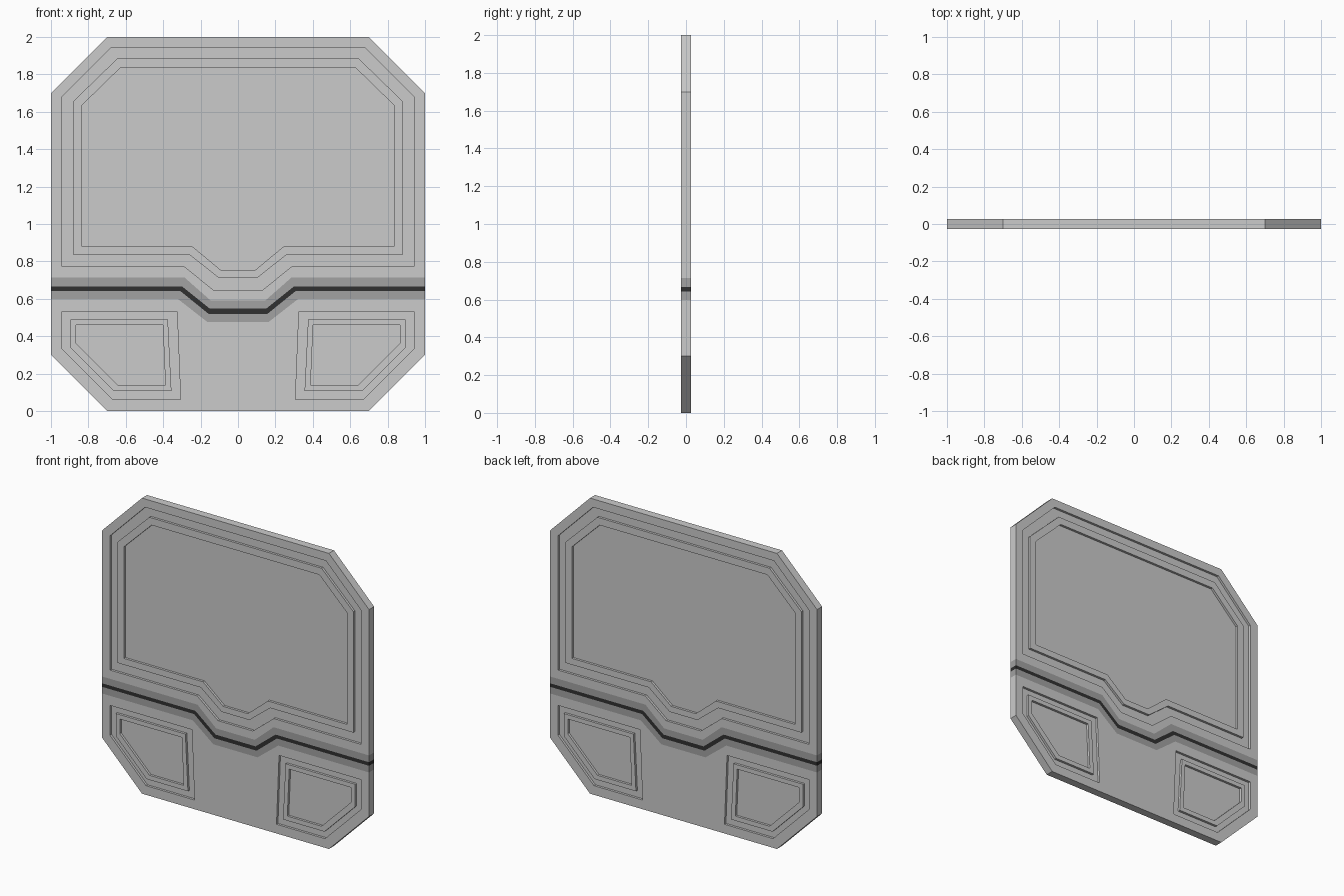
import bpy, bmesh
from math import radians
from mathutils import Matrix

if "Cube" in bpy.data.objects:
    bpy.data.objects.remove(bpy.data.objects["Cube"])

H = 0.027   # half thickness of the raised parts
D = 0.011   # half thickness of the recessed panels


def material(name, v):
    m = bpy.data.materials.new(name)
    m.diffuse_color = (v, v, v, 1)
    m.use_nodes = True
    m.node_tree.nodes["Principled BSDF"].inputs["Base Color"].default_value = m.diffuse_color
    return m


FRAME = material("frame_grey", 0.60)
BAND = material("band_grey", 0.36)
SEAM = material("seam_black", 0.03)


def mirror(points):
    return [(-x, z) for x, z in reversed(points)]


def sym(half):
    """Close a left-half profile with its mirror image."""
    return half + mirror(half)


def plate(name, loops, half, mat=None):
    """Fill an outline (first loop) with holes (other loops) and extrude it along y."""
    cu = bpy.data.curves.new(name, 'CURVE')
    cu.dimensions = '2D'
    cu.fill_mode = 'BOTH'
    cu.extrude = half
    for loop in loops:
        sp = cu.splines.new('POLY')
        sp.points.add(len(loop) - 1)
        for p, (x, z) in zip(sp.points, loop):
            p.co = (x, z, 0, 1)
        sp.use_cyclic_u = True
    tmp = bpy.data.objects.new(name + "_curve", cu)
    bpy.context.collection.objects.link(tmp)
    deps = bpy.context.evaluated_depsgraph_get()
    me = bpy.data.meshes.new_from_object(tmp.evaluated_get(deps))
    bpy.data.objects.remove(tmp)
    bm = bmesh.new()
    bm.from_mesh(me)
    bmesh.ops.remove_doubles(bm, verts=bm.verts, dist=1e-5)
    bm.transform(Matrix.Rotation(radians(90), 4, 'X'))
    bmesh.ops.recalc_face_normals(bm, faces=bm.faces)
    for f in bm.faces:
        f.smooth = False
    bm.to_mesh(me)
    bm.free()
    me.materials.clear()
    if mat:
        me.materials.append(mat)
    ob = bpy.data.objects.new(name, me)
    bpy.context.collection.objects.link(ob)


def inset_panel(name, a, b, c):
    """Groove, raised ring and recessed centre inside a frame opening."""
    plate(name + "_groove", [a, b], D)
    plate(name + "_ring", [b, c], H, FRAME)
    plate(name + "_centre", [c], D)


# Seam lines across the door, top to bottom (left half)
lines = [[(-1, z), (-a, z), (-b, zb)] for z, a, b, zb in (
    (0.713, 0.285, 0.145, 0.590),
    (0.667, 0.300, 0.150, 0.547),
    (0.643, 0.310, 0.158, 0.520),
    (0.598, 0.320, 0.165, 0.477))]

# Large upper panel loops, outer to inner
upper = [sym([(-t, zt), (-w, zs), (-w, zb), (-n, zb), (-m, zn)])
         for t, zt, w, zs, zb, n, m, zn in (
    (0.677, 1.944, 0.940, 1.680, 0.772, 0.286, 0.130, 0.646),
    (0.645, 1.885, 0.882, 1.655, 0.836, 0.260, 0.104, 0.713),
    (0.628, 1.836, 0.834, 1.635, 0.879, 0.243, 0.091, 0.753))]

# Small lower panel loops, left side
lower = [
    [(-0.940, 0.533), (-0.326, 0.533), (-0.307, 0.062), (-0.670, 0.062), (-0.940, 0.332)],
    [(-0.896, 0.490), (-0.375, 0.490), (-0.356, 0.108), (-0.666, 0.108), (-0.896, 0.338)],
    [(-0.866, 0.460), (-0.402, 0.460), (-0.388, 0.139), (-0.644, 0.139), (-0.866, 0.361)]]

# Frames
plate("upper_frame", [sym([(-0.7, 2), (-1, 1.7)] + lines[0]), upper[0]], H, FRAME)
plate("lower_frame", [sym([(-0.7, 0), (-1, 0.3)] + lines[3]),
                      lower[0], mirror(lower[0])], H, FRAME)

# Seam bands
for name, i, mat in (("upper_band", 0, BAND), ("seam", 1, SEAM), ("lower_band", 2, BAND)):
    plate(name, [sym(lines[i]) + list(reversed(sym(lines[i + 1])))], H, mat)

# Inset panels
inset_panel("upper_panel", *upper)
inset_panel("lower_left_panel", *lower)
inset_panel("lower_right_panel", *[mirror(p) for p in lower])
